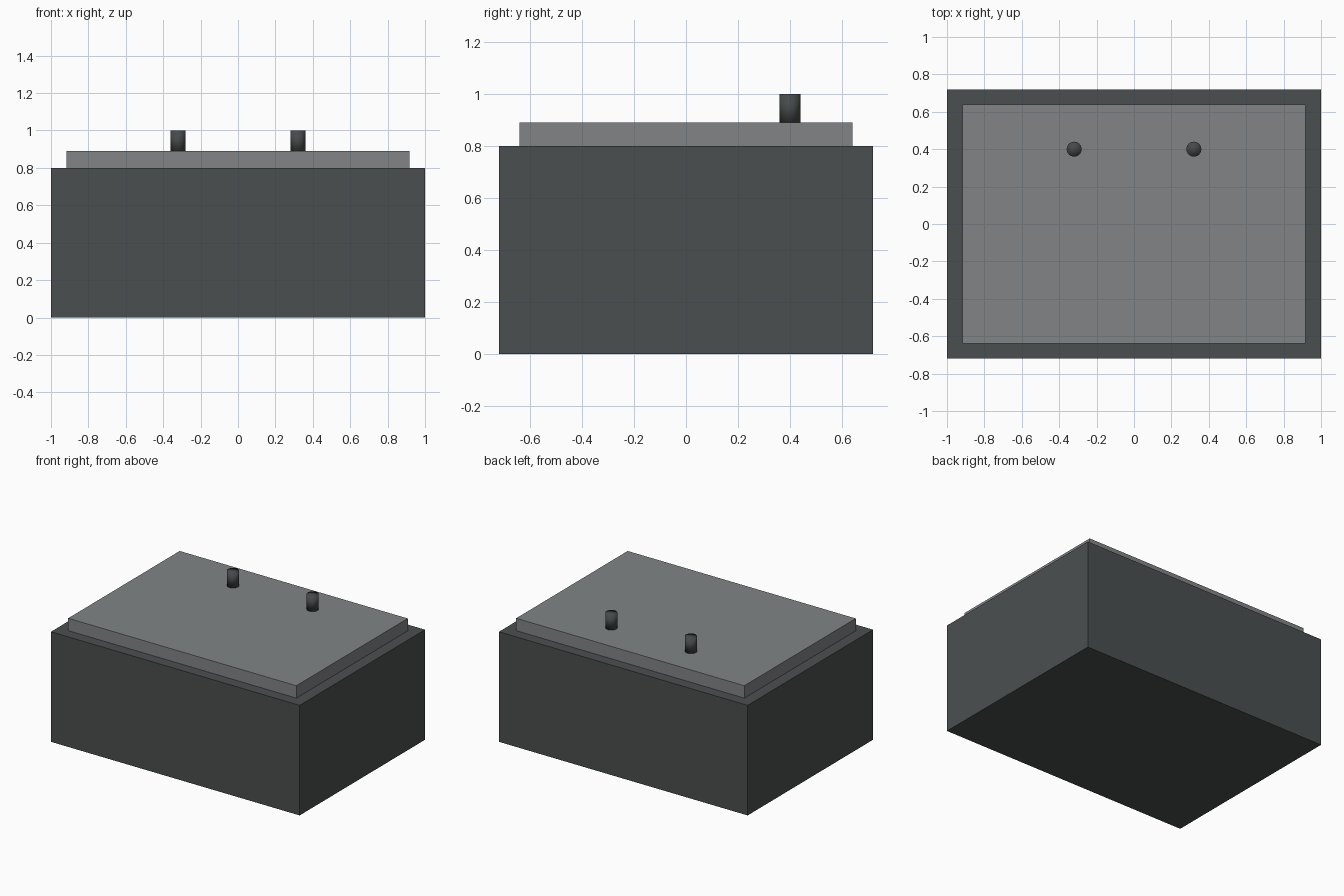
import bpy

if "Cube" in bpy.data.objects:
    bpy.data.objects.remove(bpy.data.objects["Cube"])


def material(name, color):
    mat = bpy.data.materials.new(name)
    mat.diffuse_color = (*color, 1.0)
    mat.use_nodes = True
    mat.node_tree.nodes["Principled BSDF"].inputs["Base Color"].default_value = mat.diffuse_color
    return mat


def box(name, half_x, half_y, z0, z1, mat):
    bpy.ops.mesh.primitive_cube_add(size=2, location=(0, 0, (z0 + z1) / 2))
    obj = bpy.context.object
    obj.name = name
    obj.scale = (half_x, half_y, (z1 - z0) / 2)
    bpy.ops.object.transform_apply(location=False, rotation=False, scale=True)
    obj.data.materials.append(mat)
    return obj


charcoal = material("charcoal", (0.070, 0.078, 0.078))
mid_grey = material("mid_grey", (0.220, 0.231, 0.235))
dark_metal = material("dark_metal", (0.062, 0.068, 0.068))

# Case and raised lid
box("case", 1.0, 0.72, 0.0, 0.80, charcoal)
box("lid", 0.917, 0.64, 0.80, 0.89, mid_grey)

# Pair of round posts, with shading rounded over the caps
for side, x in (("left", -0.32), ("right", 0.32)):
    bpy.ops.mesh.primitive_cylinder_add(vertices=32, radius=0.04, depth=0.11,
                                        location=(x, 0.40, 0.945))
    post = bpy.context.object
    post.name = side + "_post"
    post.data.materials.append(dark_metal)
    bpy.ops.object.shade_smooth()
